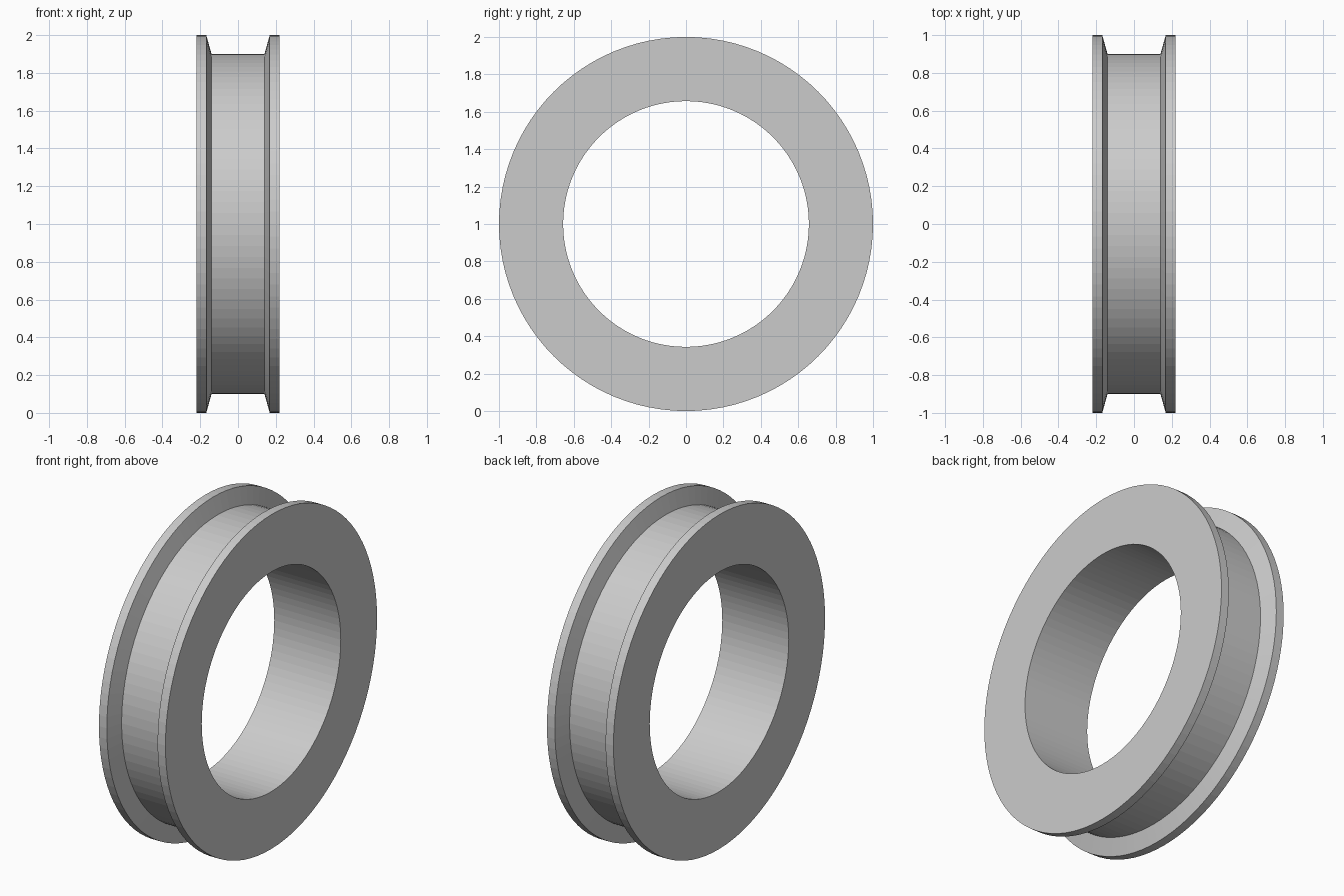
import bpy
import bmesh
from math import cos, sin, tau

SEGMENTS = 96

cube = bpy.data.objects.get("Cube")
if cube:
    bpy.data.objects.remove(cube, do_unlink=True)

# Plain grey finish
grey = bpy.data.materials.new("light_grey")
grey.use_nodes = True
colour = (0.6, 0.6, 0.6, 1)
grey.diffuse_color = colour
grey.node_tree.nodes["Principled BSDF"].inputs["Base Color"].default_value = colour

# Half of the cross-section as (x, radius), mirrored across the middle
half = [(0.22, 0.657), (0.22, 1.0), (0.168, 1.0), (0.14, 0.9)]
profile = half + [(-x, r) for x, r in reversed(half)]

# Revolve the closed cross-section about the x axis
bm = bmesh.new()
rings = []
for i in range(SEGMENTS):
    a = tau * i / SEGMENTS
    rings.append([bm.verts.new((x, r * cos(a), r * sin(a))) for x, r in profile])
for i, ring in enumerate(rings):
    after = rings[(i + 1) % SEGMENTS]
    for j in range(len(profile)):
        k = (j + 1) % len(profile)
        bm.faces.new((ring[j], ring[k], after[k], after[j]))
bmesh.ops.recalc_face_normals(bm, faces=bm.faces)

mesh = bpy.data.meshes.new("grooved_ring")
bm.to_mesh(mesh)
bm.free()
mesh.materials.append(grey)
ring_object = bpy.data.objects.new("grooved_ring", mesh)
ring_object.location.z = 1
bpy.context.collection.objects.link(ring_object)
